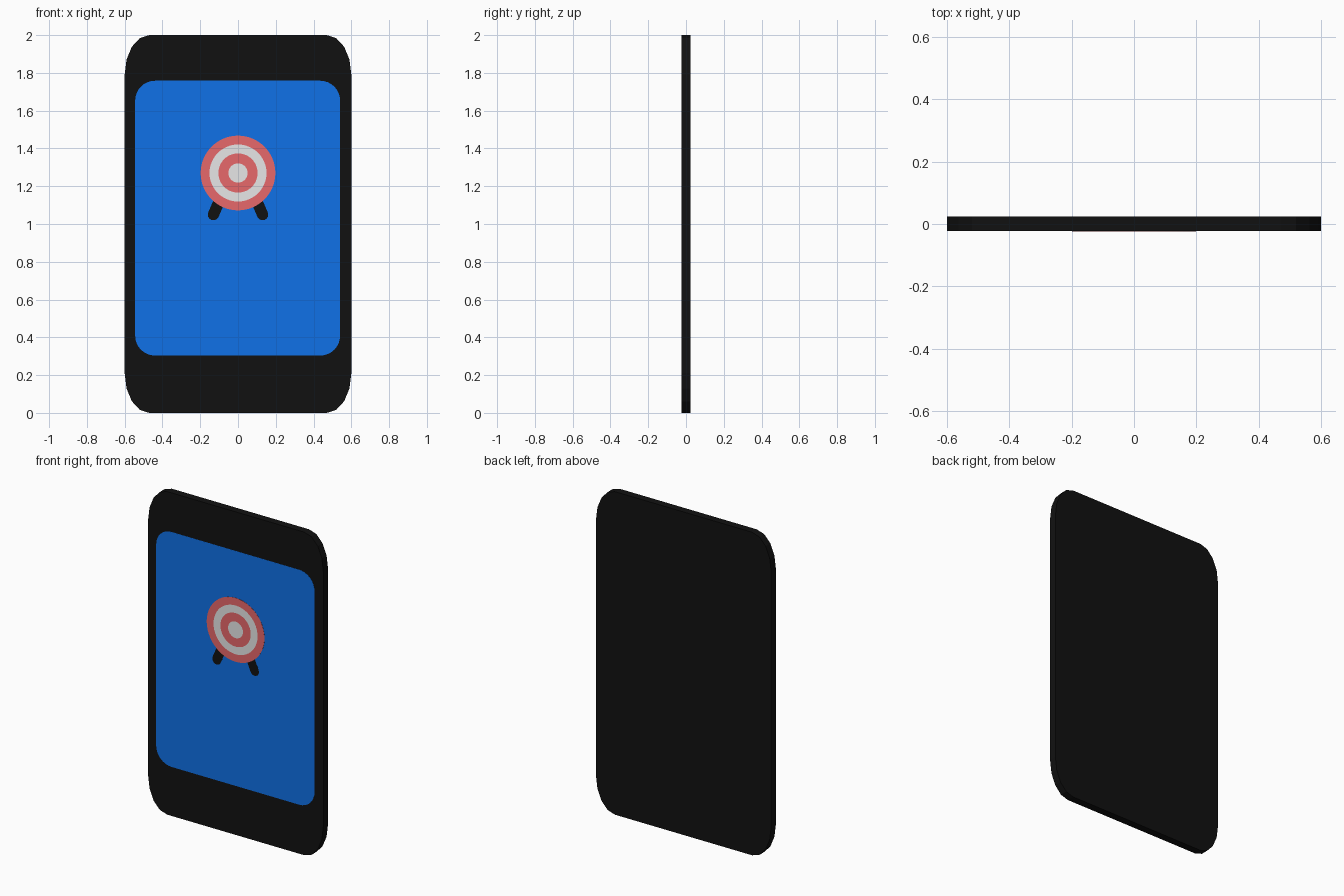
import bpy, bmesh, math

if "Cube" in bpy.data.objects:
    bpy.data.objects.remove(bpy.data.objects["Cube"])


def material(name, rgb):
    m = bpy.data.materials.new(name)
    m.diffuse_color = (*rgb, 1.0)
    m.use_nodes = True
    m.node_tree.nodes["Principled BSDF"].inputs["Base Color"].default_value = m.diffuse_color
    return m


BLACK = material("black", (0.0055, 0.0055, 0.0055))
BLUE = material("blue", (0.005, 0.165, 0.8))
RED = material("red", (0.8, 0.14, 0.145))
WHITE = material("white", (0.8, 0.8, 0.8))


def finish(name, bm, mats):
    bmesh.ops.recalc_face_normals(bm, faces=bm.faces)
    me = bpy.data.meshes.new(name)
    bm.to_mesh(me)
    bm.free()
    for m in mats:
        me.materials.append(m)
    ob = bpy.data.objects.new(name, me)
    bpy.context.collection.objects.link(ob)
    return ob


def prism(name, outline, y_front, y_back, mat):
    """Extrude an x-z outline between two depths."""
    bm = bmesh.new()
    f = bm.faces.new([bm.verts.new((x, y_front, z)) for x, z in outline])
    ext = bmesh.ops.extrude_face_region(bm, geom=[f], use_keep_orig=True)
    for v in ext["geom"]:
        if isinstance(v, bmesh.types.BMVert):
            v.co.y = y_back
    return finish(name, bm, [mat])


def rounded_rect(cx, cz, w, h, rx, rz, steps):
    """Rectangle outline with elliptical corners."""
    pts = []
    for q, (sx, sz) in enumerate([(1, 1), (-1, 1), (-1, -1), (1, -1)]):
        for i in range(steps + 1):
            a = math.radians(90 * (q + i / steps))
            pts.append((cx + sx * (w / 2 - rx) + rx * math.cos(a),
                        cz + sz * (h / 2 - rz) + rz * math.sin(a)))
    return pts


def capsule(x0, z0, x1, z1, r, steps=8):
    """Round-ended strip outline from one point to another."""
    base = math.atan2(z1 - z0, x1 - x0)
    pts = []
    for cx, cz, start in ((x1, z1, base - math.pi / 2), (x0, z0, base + math.pi / 2)):
        for i in range(steps + 1):
            a = start + math.pi * i / steps
            pts.append((cx + r * math.cos(a), cz + r * math.sin(a)))
    return pts


# Slab body with chunky corners
prism("phone_body", rounded_rect(0, 1.0, 1.2, 2.0, 0.13, 0.21, 4), -0.0225, 0.024, BLACK)

# Screen plate
prism("screen", rounded_rect(-0.002, 1.031, 1.085, 1.455, 0.105, 0.105, 8), -0.023, -0.0222, BLUE)

# Target stand legs
for side, label in ((-1, "left"), (1, "right")):
    prism(f"target_leg_{label}", capsule(side * 0.07, 1.19, side * 0.13, 1.05, 0.03),
          -0.0234, -0.0228, BLACK)

# Target disc: concentric red and white bands in one face plane
bm = bmesh.new()
N = 48


def ring(r, y):
    return [bm.verts.new((r * math.cos(2 * math.pi * i / N), y,
                          1.27 + r * math.sin(2 * math.pi * i / N))) for i in range(N)]


loops = [ring(0.198, -0.0228)] + [ring(r, -0.024) for r in (0.198, 0.151, 0.104, 0.051)]
for k, (a, b) in enumerate(zip(loops, loops[1:])):
    for i in range(N):
        j = (i + 1) % N
        f = bm.faces.new((a[i], a[j], b[j], b[i]))
        f.material_index = 1 if k == 2 else 0
bm.faces.new(loops[-1]).material_index = 1
bm.faces.new(loops[0])
finish("target", bm, [RED, WHITE])
